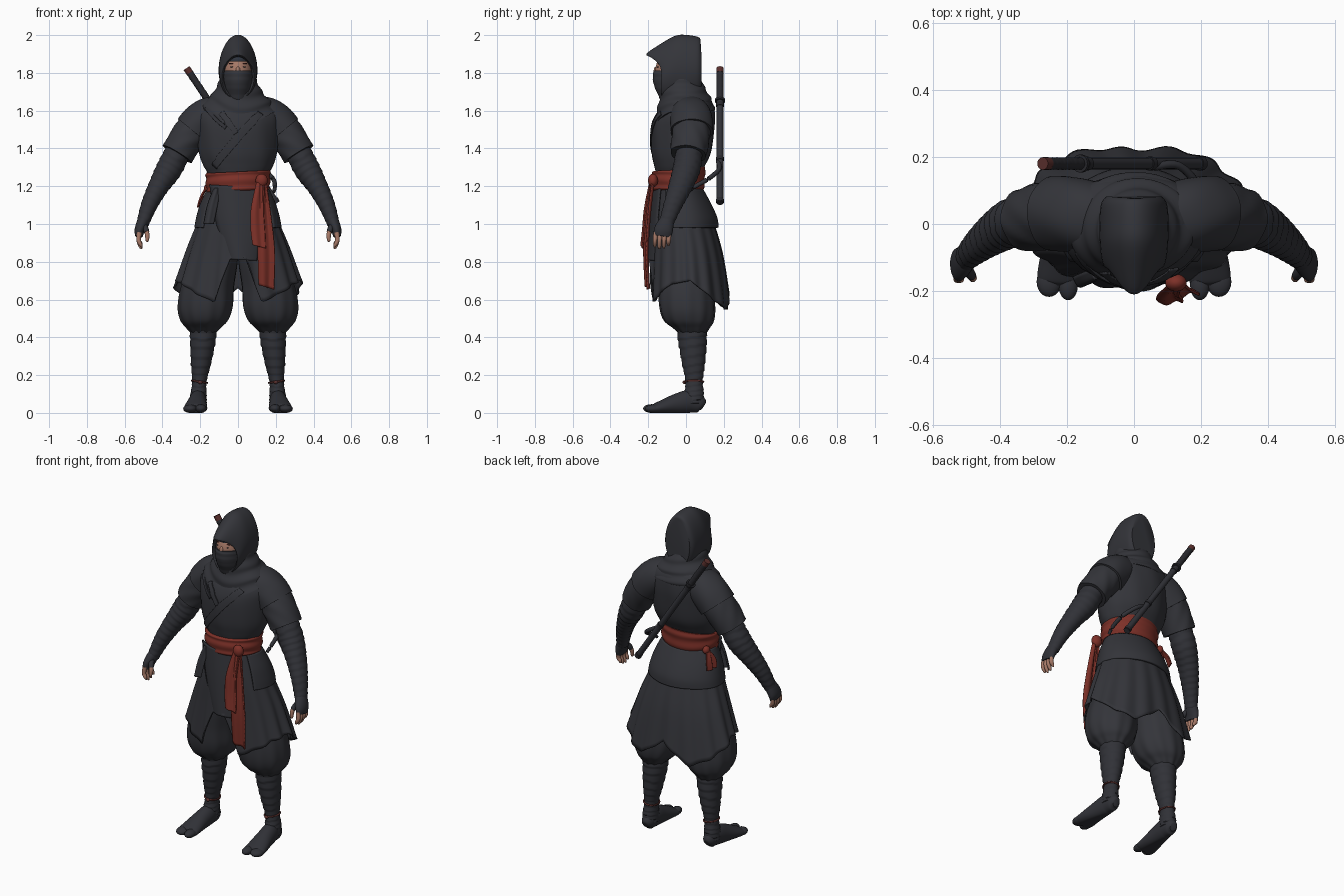
import bpy, bmesh
from math import sin, cos, pi, radians, degrees
from mathutils import Vector, Matrix

if "Cube" in bpy.data.objects:
    bpy.data.objects.remove(bpy.data.objects["Cube"])


def material(name, r, g, b):
    m = bpy.data.materials.new(name)
    m.use_nodes = True
    m.diffuse_color = (r, g, b, 1)
    node = m.node_tree.nodes["Principled BSDF"]
    node.inputs["Base Color"].default_value = (r, g, b, 1)
    node.inputs["Roughness"].default_value = 0.9
    return m


CLOTH = material("charcoal cloth", 0.034, 0.035, 0.042)
WRAP = material("dark wrapping", 0.03, 0.031, 0.038)
SHEATH = material("black lacquer", 0.022, 0.022, 0.027)
SLATE = material("slate headband", 0.03, 0.037, 0.052)
RED = material("red sash", 0.205, 0.03, 0.021)
BROWN = material("red brown", 0.1, 0.028, 0.025)
SKIN = material("skin", 0.38, 0.19, 0.135)


def finish(name, bm, mat, mirror=False, thick=0, wrap_on=None):
    bmesh.ops.recalc_face_normals(bm, faces=bm.faces)
    mesh = bpy.data.meshes.new(name)
    bm.to_mesh(mesh)
    bm.free()
    mesh.materials.append(mat)
    ob = bpy.data.objects.new(name, mesh)
    bpy.context.collection.objects.link(ob)
    bpy.ops.object.select_all(action="DESELECT")
    ob.select_set(True)
    bpy.context.view_layer.objects.active = ob
    bpy.ops.object.shade_smooth_by_angle(angle=radians(45))
    if wrap_on:
        s = ob.modifiers.new("Wrap", "SHRINKWRAP")
        s.target, s.offset, s.wrap_mode = wrap_on, 0.005, "ABOVE_SURFACE"
    if thick:
        s = ob.modifiers.new("Thickness", "SOLIDIFY")
        s.thickness, s.offset = thick, 0
    if mirror:
        ob.modifiers.new("Mirror", "MIRROR")
    return ob


def spline(rows, steps):
    """Smooth interpolation through rows of numbers."""
    out = []
    for i in range(len(rows) - 1):
        p = [rows[max(0, min(len(rows) - 1, i + k))] for k in (-1, 0, 1, 2)]
        for s in range(steps):
            t = s / steps
            out.append([b + t / 2 * (c - a + t * (2 * a - 5 * b + 4 * c - d + t * (3 * (b - c) + d - a)))
                        for a, b, c, d in zip(*p)])
    return out + [list(rows[-1])]


def skin(name, grid, mat, closed=True, caps=(True, True), **kw):
    bm = bmesh.new()
    vs = [[bm.verts.new(p) for p in ring] for ring in grid]
    n = len(vs[0])
    for r, s in zip(vs, vs[1:]):
        for j in range(n if closed else n - 1):
            k = (j + 1) % n
            bm.faces.new((r[j], r[k], s[k], s[j]))
    if closed:
        for ring, cap in ((vs[0], caps[0]), (vs[-1], caps[1])):
            if cap:
                bm.faces.new(ring)
    return finish(name, bm, mat, **kw)


def plain(t, a):
    return 1, 0


def loft(name, rows, mat, warp=plain, along=False, n=40, steps=6, arc=None, **kw):
    """Ellipse rings (x, y, z, rx, ry), level or square to their path."""
    pts = spline(rows, steps)
    grid = []
    for i, (x, y, z, rx, ry) in enumerate(pts):
        u, v = Vector((1, 0, 0)), Vector((0, 1, 0))
        if along:
            tan = (Vector(pts[min(i + 1, len(pts) - 1)][:3]) - Vector(pts[max(i - 1, 0)][:3])).normalized()
            ref = Vector((0, 0, 1)) if abs(tan.y) > 0.8 else v
            v = (ref - tan * ref.dot(tan)).normalized()
            u = v.cross(tan)
        ring = []
        for j in range(n):
            a = 2 * pi * j / n if arc is None else radians(arc[0] + (arc[1] - arc[0]) * j / (n - 1))
            k, dz = warp(i / (len(pts) - 1), a)
            p = Vector((x, y, z)) + u * (cos(a) * rx * k) + v * (sin(a) * ry * k)
            p.z = max(0, p.z + dz)
            ring.append(p)
        grid.append(ring)
    return skin(name, grid, mat, closed=arc is None, **kw)


def strip(name, rows, mat, side=(1, 0, 0), fold=0.0, bow=0.0, cols=13, thick=.008, **kw):
    """Cloth strip through rows (x, y, z, width)."""
    grid = []
    for x, y, z, w in spline(rows, 8):
        us = [j / (cols - 1) * 2 - 1 for j in range(cols)]
        grid.append([Vector((x, y + bow * u * u + fold * sin(u * 4), z)) + Vector(side) * (u * w / 2) for u in us])
    return skin(name, grid, mat, closed=False, thick=thick, **kw)


def ball(name, loc, size, mat, mirror=False):
    bm = bmesh.new()
    bmesh.ops.create_uvsphere(bm, u_segments=24, v_segments=14, radius=1,
                              matrix=Matrix.Translation(loc) @ Matrix.Diagonal((*size, 1)))
    return finish(name, bm, mat, mirror)


def bandage(turns, depth=0.07):
    return lambda t, a: (1 + depth * ((t * turns + 0.25 * sin(a)) % 1), 0)


def creases(count, depth, slant=0.0):
    return lambda t, a: (1 + depth * sin(count * a + slant * t), 0)


# Jacket body with crossed collar and shoulder strap
jacket = loft("jacket", [(0, -.04, 1.17, .15, .11), (0, -.04, 1.26, .16, .118), (0, -.033, 1.31, .185, .135),
                         (0, -.023, 1.38, .207, .157), (0, -.015, 1.5, .218, .165), (0, -.005, 1.57, .222, .157),
                         (0, .008, 1.625, .2, .137), (0, .003, 1.67, .15, .118), (0, -.01, 1.72, .09, .09)],
              CLOTH, creases(9, .012, 9))
strip("collar_over", [(.14, -.17, 1.61, .045), (.0, -.2, 1.46, .045), (-.15, -.17, 1.29, .045)], CLOTH,
      (.75, 0, -.6), thick=.005, wrap_on=jacket)
strip("collar_under", [(-.1, -.18, 1.61, .04), (-.06, -.2, 1.55, .04), (-.01, -.2, 1.48, .03)], CLOTH,
      (.75, 0, .6), thick=.005, wrap_on=jacket)
strip("sword_strap", [(-.18, -.1, 1.63, .022), (-.13, -.19, 1.56, .022), (-.07, -.2, 1.51, .022)], WRAP,
      (.6, 0, .75), wrap_on=jacket)

# Layered sleeves
loft("shoulder_cap", [(.07, .012, 1.615, .07, .09), (.14, .022, 1.58, .098, .108), (.195, .03, 1.54, .104, .112),
                      (.238, .03, 1.49, .104, .112)], CLOTH, creases(5, .012, 6), True, mirror=True)
loft("sleeve", [(.17, .03, 1.54, .085, .09), (.225, .03, 1.505, .095, .099), (.278, .022, 1.44, .092, .1),
                (.322, .012, 1.37, .088, .094)], CLOTH, creases(6, .02, 14), True, mirror=True)
loft("forearm", [(.3, .02, 1.42, .06, .065), (.36, .005, 1.3, .067, .07), (.42, -.03, 1.2, .053, .06),
                 (.47, -.07, 1.1, .042, .047), (.505, -.105, 1.0, .031, .036)], WRAP, bandage(13), True,
     steps=16, mirror=True)

# Gloved hands with bare fingertips
loft("glove", [(.495, -.095, 1.03, .03, .034), (.508, -.108, 1.0, .031, .044), (.521, -.12, .965, .027, .05),
               (.524, -.125, .935, .02, .046)], WRAP, along=True, n=24, mirror=True)
for i in range(4):
    y, drop = -.16 + i * .024, (.01, 0, .004, .016)[i]
    loft(f"finger_{i + 1}", [(.522, y, .955, .013, .0125), (.526, y - .004, .915, .012, .0115),
                             (.516, y - .005, .882 + drop, .01, .01), (.51, y - .004, .868 + drop, .004, .004)],
         SKIN, along=True, n=12, mirror=True)
loft("thumb_glove", [(.505, -.12, 1.0, .018, .018), (.49, -.145, .975, .016, .016), (.483, -.155, .957, .014, .014)],
     WRAP, along=True, n=12, mirror=True)
loft("thumb", [(.485, -.152, .965, .012, .012), (.48, -.16, .94, .012, .012), (.481, -.164, .915, .009, .009),
               (.483, -.164, .906, .004, .004)], SKIN, along=True, n=12, mirror=True)

# Head, eyes and mask
ball("face", (0, -.06, 1.8), (.077, .105, .12), SKIN)
ball("nose", (0, -.158, 1.812), (.012, .013, .022), SKIN)
ball("eye", (.03, -.149, 1.831), (.011, .004, .003), SHEATH, True)
ball("eyebrow", (.032, -.145, 1.85), (.018, .004, .003), BROWN, True)
loft("headband", [(0, -.06, 1.86, .072, .1), (0, -.06, 1.885, .07, .098), (0, -.05, 1.92, .057, .075)], SLATE)
loft("mask", [(0, -.05, 1.63, .055, .075), (0, -.055, 1.68, .067, .09), (0, -.06, 1.74, .078, .11),
              (0, -.06, 1.79, .081, .114), (0, -.06, 1.812, .079, .109)], CLOTH, bandage(5, .025))

# Peaked hood: upright rings (y, half width, low z, high z, peak) from rim to back
hood = []
for y, w, low, high, peak in spline([(-.11, .076, 1.68, 1.885, .07), (-.13, .086, 1.66, 1.9, .08),
                                     (-.1, .097, 1.645, 1.95, .04), (-.05, .102, 1.64, 1.997, .005),
                                     (.01, .103, 1.64, 2, 0), (.06, .098, 1.66, 1.988, -.008),
                                     (.082, .083, 1.68, 1.965, .005)], 5):
    hood.append([])
    for j in range(40):
        c, s = cos(2 * pi * j / 40), sin(2 * pi * j / 40)
        hood[-1].append((w * c * (1 - .08 * max(0, s)), y - peak * max(0, s) ** 3, (low + high) / 2 + (high - low) / 2 * s))
skin("hood", hood, CLOTH, caps=(False, True))


# Draped scarf around the neck
def drape(t, a):
    front = max(0, -sin(a))
    return 1 + .03 * sin(t * 19 + 2 * cos(a)), -.09 * (1 - t) * front ** 3


loft("neck_scarf", [(0, -.01, 1.6, .205, .162), (0, -.008, 1.645, .18, .15), (0, -.012, 1.685, .14, .133),
                    (0, -.018, 1.73, .112, .114), (0, -.02, 1.77, .095, .1)], CLOTH, drape, steps=8)

# Hanging skirt with split front and pointed hem
HEM = [(0, .82), (7, .82), (23, .585), (62, .68), (92, .7), (130, .59), (152, .545), (170, .61), (180, .66)]


def hem_height(a):
    d = abs((degrees(a) + 90 + 180) % 360 - 180)
    for (a0, z0), (a1, z1) in zip(HEM, HEM[1:]):
        if d <= a1:
            return z0 + (z1 - z0) * (d - a0) / (a1 - a0)
    return HEM[-1][1]


def pleats(t, a):
    corner = .09 * abs(sin(2 * a)) if sin(a) > 0 else 0
    return 1 + t * (corner + .03 * sin(16 * a) + .012 * sin(7 * a)), t * t * (hem_height(a) - .65)


loft("skirt", [(0, -.03, 1.19, .15, .115), (0, -.015, 1.02, .205, .155), (0, .005, .85, .265, .183),
               (0, .015, .65, .325, .205)], CLOTH, pleats, n=144, steps=7, caps=(False, False), thick=.008)
loft("hip_flap", [(0, -.035, 1.18, .16, .12), (0, -.022, 1.1, .195, .15), (0, -.012, 1.03, .215, .17),
                  (0, -.01, .98, .224, .174)], CLOTH, creases(5, .01), arc=(-35, 215), n=60, thick=.014)
strip("front_apron", [(-.015, -.172, 1.2, .27), (.0, -.185, 1.05, .25), (.01, -.193, .92, .21),
                      (.02, -.197, .81, .17)], CLOTH, (1, 0, -.06), .003, .04)
strip("side_tie", [(-.11, -.16, 1.19, .03), (-.135, -.175, 1.1, .05), (-.155, -.185, 1.0, .05)], CLOTH,
      (1, -.2, 0), .004, .02)


# Red sash, taller at the back, with knots and tails
def sash_folds(t, a):
    return 1 + .018 * sin(t * 17 + 1.5 * sin(a)), .008 * cos(a) + .05 * (t - .5) * max(0, sin(a))


loft("sash", [(0, -.045, 1.175, .163, .13), (0, -.043, 1.2, .169, .138), (0, -.04, 1.25, .171, .141),
              (0, -.037, 1.277, .17, .14)], RED, sash_folds, steps=8)
ball("sash_knot", (.125, -.175, 1.23), (.032, .026, .036), RED)
strip("sash_tail_short", [(.12, -.185, 1.22, .04), (.103, -.212, 1.08, .065), (.105, -.222, .97, .075),
                          (.112, -.232, .88, .068)], RED, (1, .1, -.25), .005)
strip("sash_tail_long", [(.13, -.18, 1.22, .04), (.14, -.2, 1.05, .07), (.15, -.212, .86, .09),
                         (.15, -.205, .665, .08)], RED, (1, .15, -.3), .008)
ball("side_knot", (-.16, .03, 1.19), (.02, .024, .024), RED)
for i, y in enumerate((.015, .055)):
    strip(f"side_knot_tail_{i + 1}", [(-.17, .03, 1.19, .02), (-.195, y, 1.14, .035), (-.208, y + .01, 1.09, .04)],
          RED, (.3, .95, .1))

# Baggy trousers, wrapped shins and ankle cords
loft("trouser_leg", [(.09, -.01, .98, .09, .11), (.12, -.005, .82, .12, .14), (.16, .0, .67, .14, .145),
                     (.172, .007, .56, .145, .147), (.178, .015, .49, .125, .132), (.183, .027, .45, .09, .097),
                     (.185, .035, .42, .062, .07)], CLOTH,
     lambda t, a: (1 + .035 * t * sin(11 * a + 3 * t), 0), n=66, mirror=True)
loft("shin", [(.183, .03, .47, .07, .075), (.186, .034, .38, .065, .073), (.196, .04, .26, .051, .059),
              (.204, .043, .17, .037, .044), (.209, .043, .1, .041, .05), (.21, .04, .05, .043, .05)], WRAP,
     bandage(12, .08), steps=14, mirror=True)
loft("ankle_cord", [(.204 + .041 * cos(a), .043 + .049 * sin(a), .165 + .006 * cos(a), .005, .005)
                    for a in [2 * pi * i / 16 for i in range(17)]], BROWN, along=True, n=8, steps=2, mirror=True)
ball("cord_knot", (.2, -.008, .162), (.012, .01, .009), BROWN, True)

# Split-toe shoes
loft("shoe", [(.208, .093, .035, .02, .022), (.209, .075, .045, .036, .045), (.211, .02, .06, .045, .06),
              (.217, -.05, .048, .051, .053), (.223, -.12, .032, .06, .038), (.226, -.165, .022, .062, .027),
              (.227, -.18, .02, .05, .018)], WRAP, along=True, mirror=True)
ball("big_toe", (.196, -.182, .023), (.029, .045, .023), WRAP, True)
ball("outer_toes", (.253, -.172, .022), (.037, .045, .022), WRAP, True)

# Sword slung across the back
TOP, TIP = Vector((-.272, .18, 1.825)), Vector((.205, .18, 1.11))


def sword_part(name, start, end, r, mat, warp=plain):
    loft(name, [(*TOP.lerp(TIP, start + (end - start) * k / 3), r, r) for k in range(4)], mat, warp, True, n=16, steps=8)


sword_part("sword_pommel", 0, .035, .019, BROWN)
sword_part("sword_grip", .03, .235, .0175, SHEATH, bandage(9, .1))
sword_part("sword_guard", .232, .246, .027, SHEATH)
sword_part("scabbard", .24, 1, .0175, WRAP)
for i, s in enumerate((.26, .66, .97)):
    sword_part(f"scabbard_ring_{i + 1}", s, s + .025, .0205, SHEATH)
loft("scabbard_cord", [(.06, .17, 1.33, .012, .012), (.13, .175, 1.29, .012, .012), (.185, .12, 1.24, .012, .012),
                       (.195, .05, 1.2, .011, .011), (.19, .01, 1.17, .009, .009)], WRAP, along=True, n=12)
